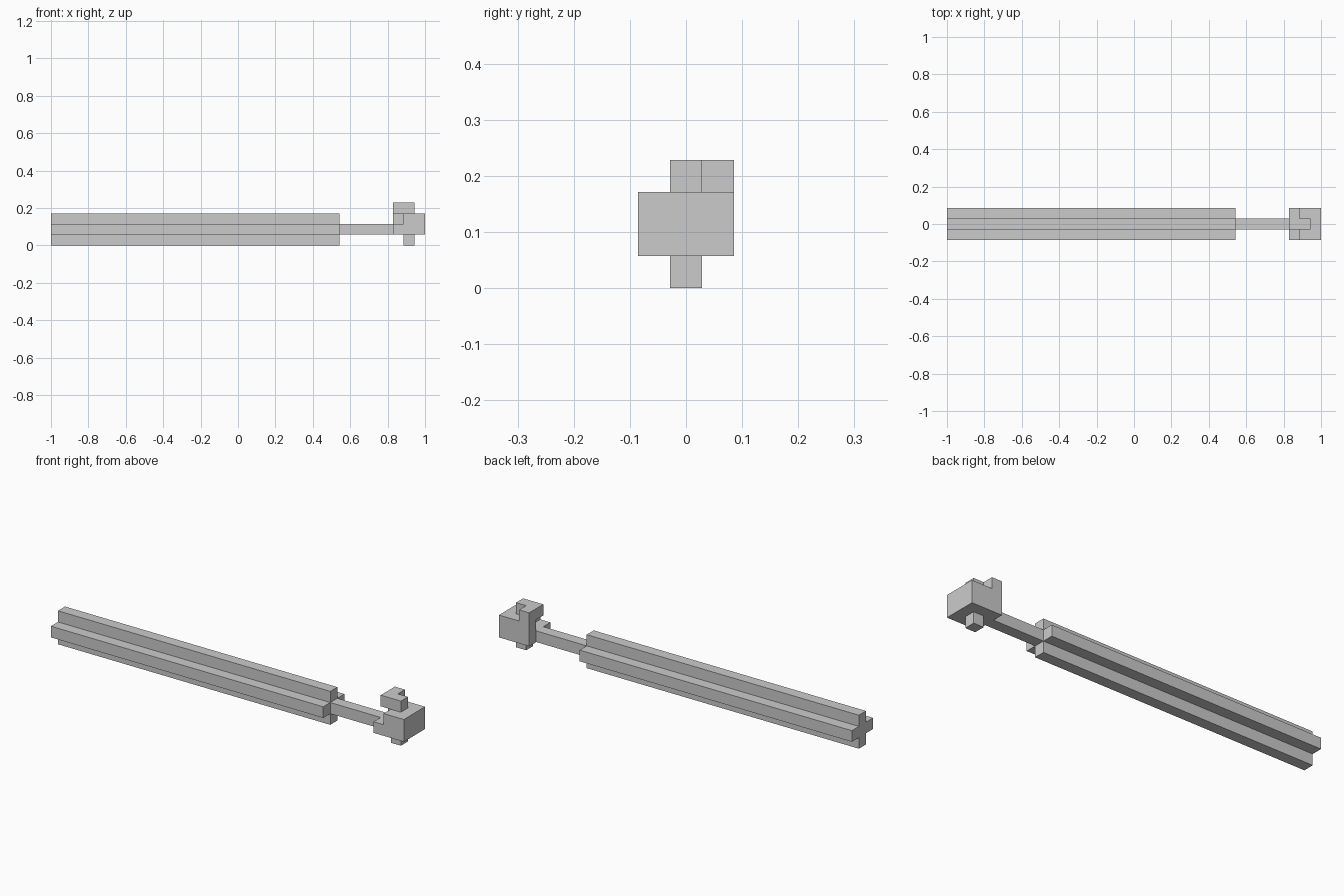
import bpy, bmesh
from mathutils import Vector

if "Cube" in bpy.data.objects:
    bpy.data.objects.remove(bpy.data.objects["Cube"])

U = 2 / 35                      # one cube unit
X0, Y0 = -1.0, -1.5 * U         # grid origin


def finish(name, bm):
    """Merge flat faces and turn a grid-unit bmesh into an object."""
    bmesh.ops.remove_doubles(bm, verts=bm.verts, dist=1e-4)
    bmesh.ops.dissolve_limit(bm, angle_limit=0.01, verts=bm.verts, edges=bm.edges)
    bmesh.ops.recalc_face_normals(bm, faces=bm.faces)
    for v in bm.verts:
        v.co = Vector((X0 + v.co.x * U, Y0 + v.co.y * U, v.co.z * U))
    me = bpy.data.meshes.new(name)
    bm.to_mesh(me)
    bm.free()
    ob = bpy.data.objects.new(name, me)
    bpy.context.collection.objects.link(ob)
    return ob


def extrude_x(name, profile, x1, x2):
    """Sweep a (y, z) profile along x."""
    bm = bmesh.new()
    face = bm.faces.new([bm.verts.new((x1, y, z)) for y, z in profile])
    ext = bmesh.ops.extrude_face_region(bm, geom=[face], use_keep_orig=True)
    moved = [g for g in ext["geom"] if isinstance(g, bmesh.types.BMVert)]
    bmesh.ops.translate(bm, verts=moved, vec=(x2 - x1, 0, 0))
    return finish(name, bm)


def cubes(name, cells):
    """Outer skin of a set of unit cubes."""
    bm = bmesh.new()
    for c in cells:
        for axis in range(3):
            for side in (0, 1):
                near = list(c)
                near[axis] += 2 * side - 1
                if tuple(near) in cells:
                    continue
                quad = []
                for a, b in ((0, 0), (1, 0), (1, 1), (0, 1)):
                    p = list(c)
                    p[axis] += side
                    p[(axis + 1) % 3] += a
                    p[(axis + 2) % 3] += b
                    quad.append(bm.verts.new(p))
                if not side:
                    quad.reverse()
                bm.faces.new(quad)
    return finish(name, bm)


# Cross-section grip
cross = [(1, 0), (2, 0), (2, 1), (3, 1), (3, 2), (2, 2),
         (2, 3), (1, 3), (1, 2), (0, 2), (0, 1), (1, 1)]
extrude_x("grip", cross, 0, 27)

# Thin shaft
extrude_x("shaft", [(1, 1), (2, 1), (2, 2), (1, 2)], 27, 32)

# Head: notched block with a hooked top and a peg below
head = {(x, y, z) for x in (32, 33, 34) for y in range(3) for z in (1, 2)}
head -= {(32, 0, 2), (32, 1, 2)}
head |= {(32, 2, 3), (32, 1, 3), (33, 1, 3), (33, 1, 0)}
cubes("head", head)
